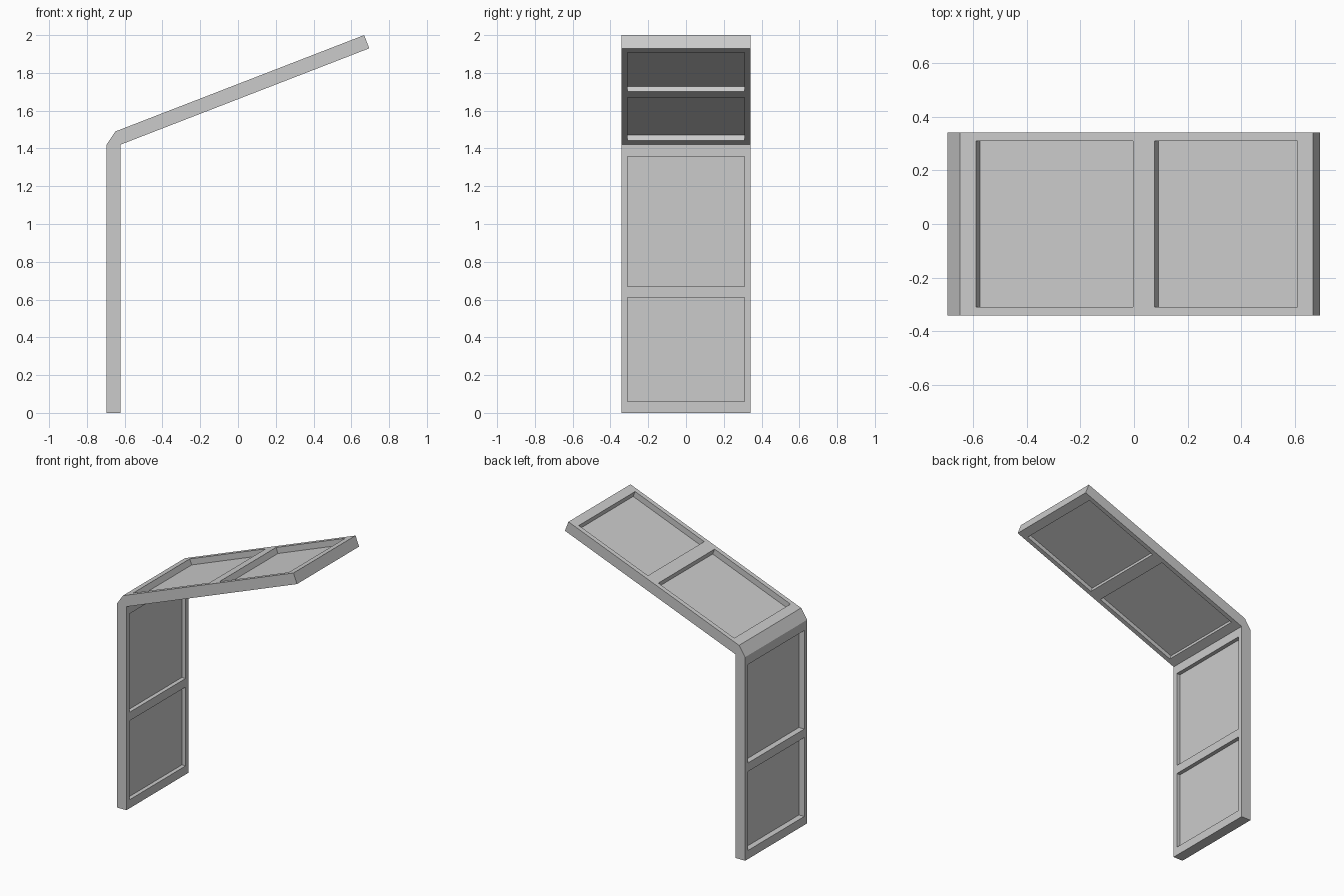
import bpy, bmesh
from mathutils import Vector

if "Cube" in bpy.data.objects:
    bpy.data.objects.remove(bpy.data.objects["Cube"])

HALF_W, HALF_OPEN = 0.342, 0.31


def extrude_profile(name, pts, half):
    """Closed x-z profile extruded symmetrically along y."""
    bm = bmesh.new()
    face = bm.faces.new([bm.verts.new((x, -half, z)) for x, z in pts])
    ext = bmesh.ops.extrude_face_region(bm, geom=[face])
    moved = [v for v in ext["geom"] if isinstance(v, bmesh.types.BMVert)]
    bmesh.ops.translate(bm, verts=moved, vec=(0, 2 * half, 0))
    bmesh.ops.recalc_face_normals(bm, faces=bm.faces)
    me = bpy.data.meshes.new(name)
    bm.to_mesh(me)
    bm.free()
    ob = bpy.data.objects.new(name, me)
    bpy.context.collection.objects.link(ob)
    return ob


def slab(name, start, end, s0, s1, d0, d1):
    """Box lying along an outer edge: s along the edge, d inward depth."""
    a, b = Vector(start), Vector(end)
    u = (b - a).normalized()
    n = Vector((u.y, -u.x))
    pts = [a + u * s + n * d for s, d in ((s0, d0), (s1, d0), (s1, d1), (s0, d1))]
    return extrude_profile(name, pts, HALF_OPEN)


# Bent frame: upright leg, chamfered knee and sloping roof
base, knee_low = (-0.696, 0), (-0.696, 1.42)
knee_high, tip = (-0.649, 1.49), (0.668, 2.0)
frame = extrude_profile("bent_frame", [base, knee_low, knee_high, tip,
                                       (0.695, 1.93), (-0.622, 1.42), (-0.622, 0)], HALF_W)

# Two window openings in each run, each with a thin inset panel
runs = {
    "wall": (base, knee_low, [(0.06, 0.61), (0.67, 1.357)]),
    "roof": (knee_high, tip, [(0.064, 0.692), (0.778, 1.35)]),
}
cutters = []
for run, (start, end, openings) in runs.items():
    for i, (s0, s1) in enumerate(openings, 1):
        cut = slab("opening_cutter", start, end, s0, s1, -0.05, 0.13)
        cut.hide_render = True
        mod = frame.modifiers.new("opening", 'BOOLEAN')
        mod.object, mod.operation, mod.solver = cut, 'DIFFERENCE', 'EXACT'
        cutters.append(cut)
        slab(f"{run}_panel_{i}", start, end, s0, s1, 0.041, 0.046)

# Bake the openings and drop the cutters
bpy.context.view_layer.update()
baked = bpy.data.meshes.new_from_object(
    frame.evaluated_get(bpy.context.evaluated_depsgraph_get()))
frame.modifiers.clear()
frame.data = baked
for cut in cutters:
    bpy.data.objects.remove(cut)
